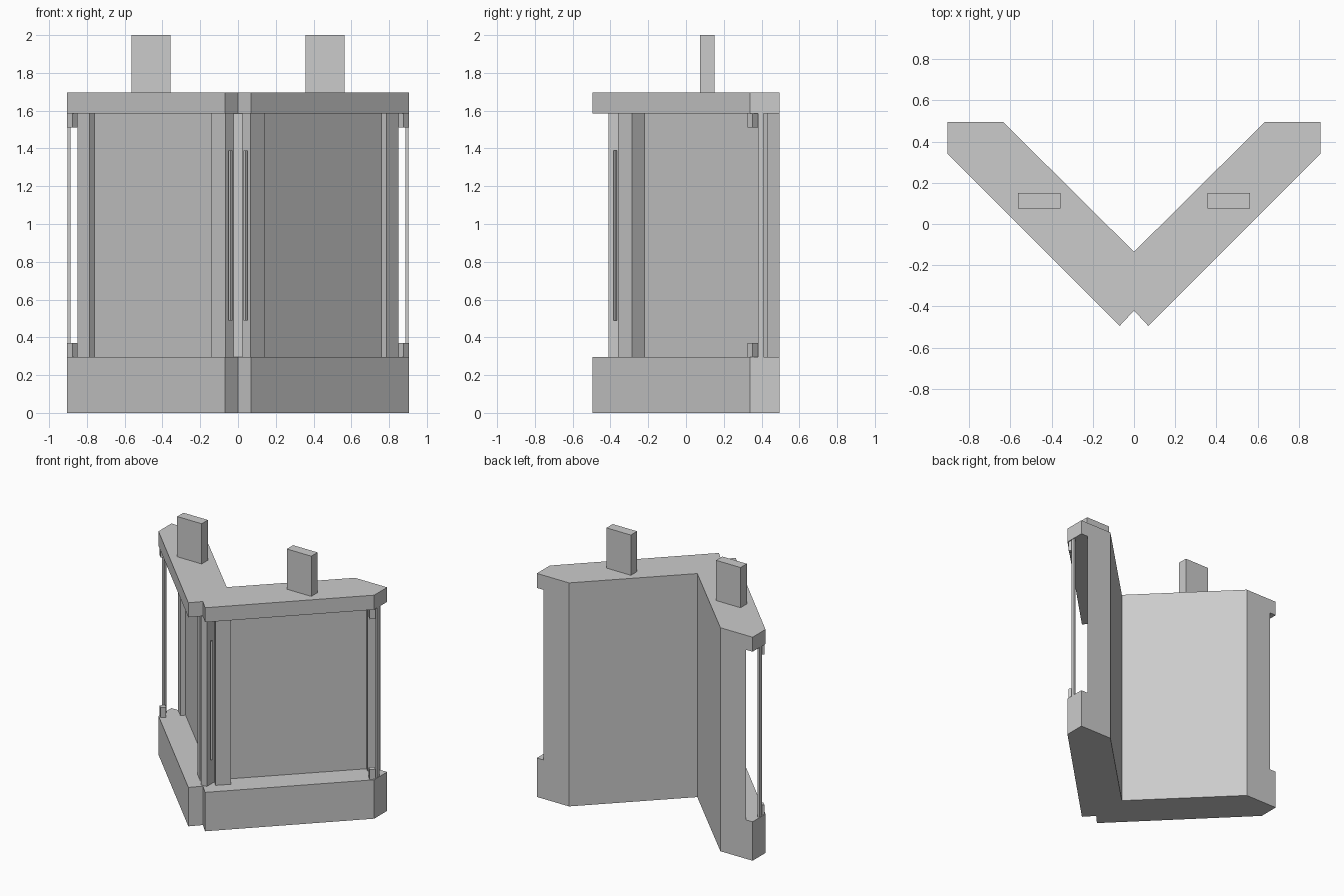
import bpy
import bmesh
from math import radians
from mathutils import Matrix

cube = bpy.data.objects.get("Cube")
if cube:
    bpy.data.objects.remove(cube, do_unlink=True)

grey = bpy.data.materials.new("plain_grey")
grey.use_nodes = True
colour = (0.6, 0.6, 0.6, 1)
grey.diffuse_color = colour
grey.node_tree.nodes["Principled BSDF"].inputs["Base Color"].default_value = colour


def finish(name, bm):
    bmesh.ops.recalc_face_normals(bm, faces=bm.faces)
    mesh = bpy.data.meshes.new(name)
    bm.to_mesh(mesh)
    bm.free()
    mesh.materials.append(grey)
    obj = bpy.data.objects.new(name, mesh)
    bpy.context.scene.collection.objects.link(obj)


def v_prism(name, half, z0, z1):
    """Extrude a plan outline; its first and last points lie on x = 0."""
    outline = half + [(-x, y) for x, y in reversed(half[1:-1])]
    bm = bmesh.new()
    face = bm.faces.new([bm.verts.new((x, y, z0)) for x, y in outline])
    top = bmesh.ops.extrude_face_region(bm, geom=[face])["geom"]
    verts = [g for g in top if isinstance(g, bmesh.types.BMVert)]
    bmesh.ops.translate(bm, verts=verts, vec=(0, 0, z1 - z0))
    finish(name, bm)


def box(name, centre, size, turn=0):
    bm = bmesh.new()
    bmesh.ops.create_cube(bm, size=1)
    bm.transform(Matrix.Translation(centre)
                 @ Matrix.Rotation(radians(turn), 4, "Z")
                 @ Matrix.Diagonal((*size, 1)))
    finish(name, bm)


BASE, CAP, TOP = 0.295, 1.585, 1.695
MID = (BASE + CAP) / 2

# Base and cap share the notched V plan
slab = [(0, -0.42), (0.07, -0.495), (0.905, 0.34), (0.905, 0.495),
        (0.635, 0.495), (0, -0.135)]
v_prism("base", slab, 0, BASE)
v_prism("cap", slab, CAP, TOP)

# Wall with recessed panels, inner posts and end rims
wall = [(0, -0.295), (0.065, -0.36), (0.14, -0.285), (0.08, -0.22),
        (0.76, 0.457), (0.785, 0.43), (0.85, 0.495), (0.635, 0.495),
        (0, -0.135)]
v_prism("wall", wall, BASE, CAP)

# Column in the front notch
box("front_column", (0, -0.345, MID), (0.05, 0.13, CAP - BASE))

for side, label in ((1, "left"), (-1, "right")):
    # Upright tabs on the cap
    box(label + "_tab", (side * 0.46, 0.1125, (TOP + 2) / 2),
        (0.205, 0.075, 2 - TOP))
    # Slim handles beside the column
    box(label + "_handle", (side * 0.04, -0.375, 0.94),
        (0.014, 0.014, 0.9), 45)
    # Outer rods and the blocks beside their ends
    box(label + "_rod", (side * 0.895, 0.395, MID),
        (0.014, 0.03, CAP - BASE))
    for z, end in ((BASE + 0.0375, "lower"), (CAP - 0.0375, "upper")):
        box(f"{label}_{end}_block", (side * 0.877, 0.353, z),
            (0.039, 0.039, 0.075), 45)
